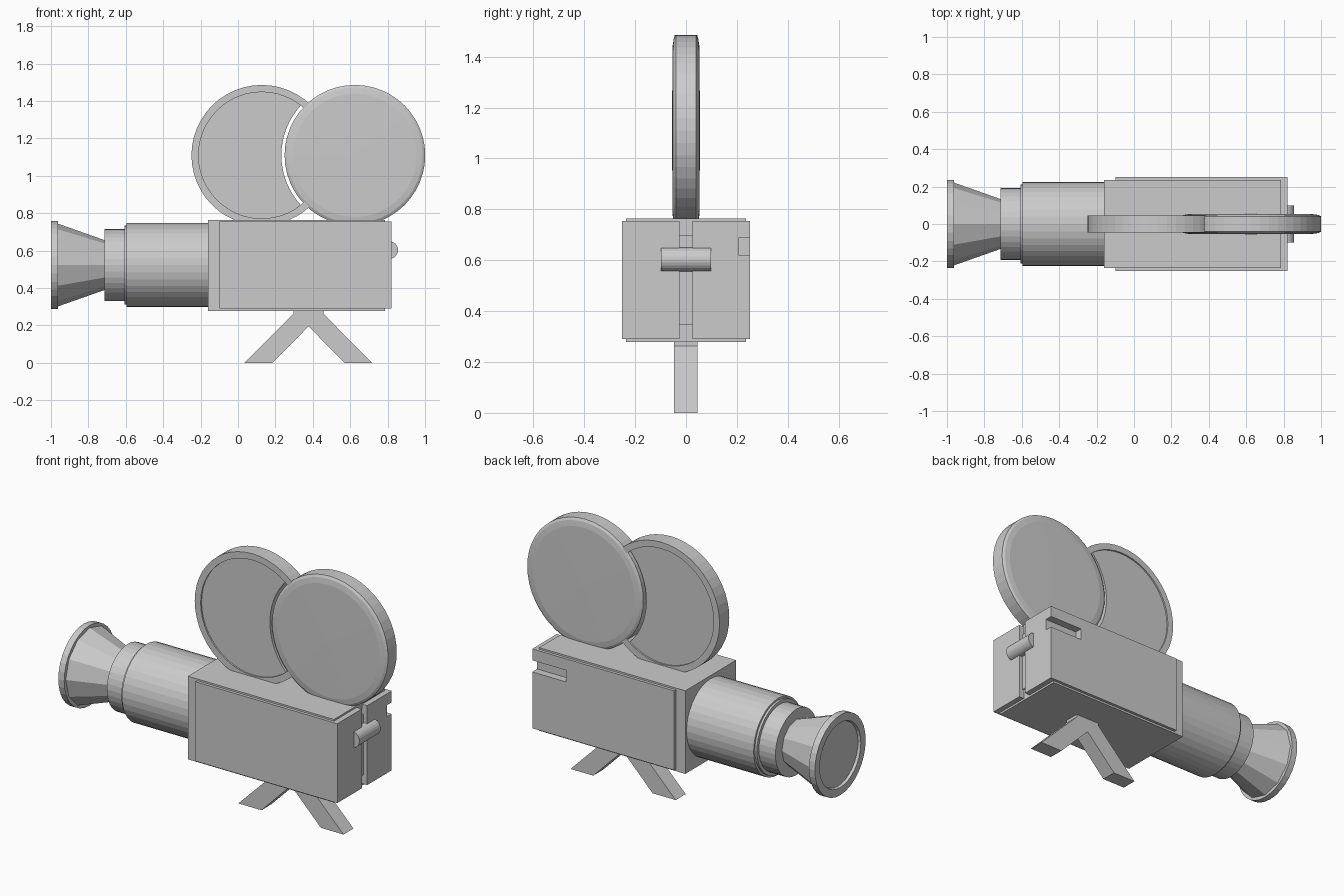
import bpy, bmesh, math
from mathutils import Vector

if "Cube" in bpy.data.objects:
    bpy.data.objects.remove(bpy.data.objects["Cube"])

grey = bpy.data.materials.new("plain grey")
grey.diffuse_color = (0.6, 0.6, 0.6, 1)
grey.use_nodes = True
grey.node_tree.nodes["Principled BSDF"].inputs["Base Color"].default_value = grey.diffuse_color


def finish(name, bm):
    bmesh.ops.remove_doubles(bm, verts=bm.verts, dist=1e-5)
    bmesh.ops.recalc_face_normals(bm, faces=bm.faces)
    me = bpy.data.meshes.new(name)
    bm.to_mesh(me)
    bm.free()
    me.materials.append(grey)
    ob = bpy.data.objects.new(name, me)
    bpy.context.collection.objects.link(ob)
    return ob


def box(name, x, y, z):
    bm = bmesh.new()
    bmesh.ops.create_cube(bm, size=1)
    for v in bm.verts:
        v.co = Vector([(r[0] + r[1]) / 2 + c * (r[1] - r[0]) for c, r in zip(v.co, (x, y, z))])
    return finish(name, bm)


def extrude_xz(name, pts, y0, y1):
    """Extrude an x-z outline along y."""
    bm = bmesh.new()
    f = bm.faces.new([bm.verts.new((x, y0, z)) for x, z in pts])
    new = bmesh.ops.extrude_face_region(bm, geom=[f])["geom"]
    for v in new:
        if isinstance(v, bmesh.types.BMVert):
            v.co.y = y1
    return finish(name, bm)


def lathe(name, profile, axis, centre, n, closed=False):
    """Spin (radius, height) points round the x or y axis."""
    bm = bmesh.new()
    rings = []
    for r, h in profile:
        if r == 0:
            p = (h, 0, 0) if axis == "x" else (0, h, 0)
            rings.append([bm.verts.new(Vector(p) + Vector(centre))] * n)
            continue
        ring = []
        for i in range(n):
            a = 2 * math.pi * i / n
            c, s = r * math.cos(a), r * math.sin(a)
            p = (h, c, s) if axis == "x" else (c, h, s)
            ring.append(bm.verts.new(Vector(p) + Vector(centre)))
        rings.append(ring)
    pairs = list(zip(rings, rings[1:])) + ([(rings[-1], rings[0])] if closed else [])
    for a, b in pairs:
        for i in range(n):
            j = (i + 1) % n
            quad = list(dict.fromkeys((a[i], a[j], b[j], b[i])))
            bm.faces.new(quad)
    return finish(name, bm)


# Body core with two side panels wrapping the rear corners
box("body_core", (-0.16, 0.787), (-0.235, 0.235), (0.278, 0.765))
box("front_panel", (-0.10, 0.82), (-0.252, -0.025), (0.29, 0.755))
back = box("back_panel", (-0.10, 0.82), (0.025, 0.252), (0.29, 0.755))
core = bpy.data.objects["body_core"]

# Slot in the rear corner of the back panel
cutter = box("slot_cutter", (0.60, 0.90), (0.207, 0.30), (0.62, 0.688))
cutter.hide_render = True
cutter.hide_viewport = False
cutter.display_type = 'WIRE'
for ob in (back, core):
    m = ob.modifiers.new("slot", 'BOOLEAN')
    m.operation = 'DIFFERENCE'
    m.solver = 'EXACT'
    m.object = cutter

# Strip in the rear groove, and the roller eyepiece across it
box("groove_strip", (0.78, 0.797), (-0.025, 0.025), (0.345, 0.70))
lathe("rear_roller", [(0, -0.098), (0.047, -0.098), (0.047, 0.098), (0, 0.098)],
      "y", (0.809, 0, 0.603), 24)

# Lens barrel, stepped down toward the front
LZ = 0.523
lathe("lens_barrel", [(0, -0.15), (0.224, -0.15), (0.224, -0.595), (0.212, -0.595),
                      (0.212, -0.608), (0.193, -0.608), (0.193, -0.715), (0, -0.715)],
      "x", (0, 0, LZ), 36)
# Faceted hood with a round rim and shallow recessed glass
lathe("lens_hood", [(0, -0.71), (0.132, -0.71), (0.222, -0.965), (0, -0.965)],
      "x", (0, 0, LZ), 12)
lathe("lens_rim", [(0, -0.962), (0.235, -0.962), (0.235, -1.0), (0.19, -1.0),
                   (0.185, -0.985), (0, -0.99)], "x", (0, 0, LZ), 32)

# Rear film reel: full disc with softly rounded faces
RX, FX, RZ, R = 0.625, 0.127, 1.11, 0.376
half = [(R, 0.040), (0.362, 0.048), (0.33, 0.053), (0, 0.055)]
lathe("rear_reel", [(r, -h) for r, h in reversed(half)] + half, "y", (RX, 0, RZ), 48)

# Front film reel: raised rim and an inner disc bitten away round the rear reel
lathe("front_reel_rim", [(R, -0.045), (R, 0.045), (0.338, 0.045), (0.338, -0.045)],
      "y", (FX, 0, RZ), 48, closed=True)
r1, r2, d = 0.339, 0.393, RX - FX
a = (r1 * r1 - r2 * r2 + d * d) / (2 * d)
h = math.sqrt(r1 * r1 - a * a)
t1, t2 = math.atan2(h, a), math.atan2(h, d - a)
pts = []
for i in range(37):
    t = t1 + (2 * math.pi - 2 * t1) * i / 36
    pts.append((FX + r1 * math.cos(t), RZ + r1 * math.sin(t)))
for i in range(1, 16):
    t = math.pi + t2 - 2 * t2 * i / 16
    pts.append((RX + r2 * math.cos(t), RZ + r2 * math.sin(t)))
extrude_xz("front_reel_disc", pts, -0.036, 0.036)

# Splayed stand
extrude_xz("stand", [(0.035, 0), (0.185, 0), (0.377, 0.195), (0.57, 0), (0.717, 0),
                     (0.457, 0.262), (0.457, 0.285), (0.297, 0.285), (0.297, 0.262)],
           -0.047, 0.045)
